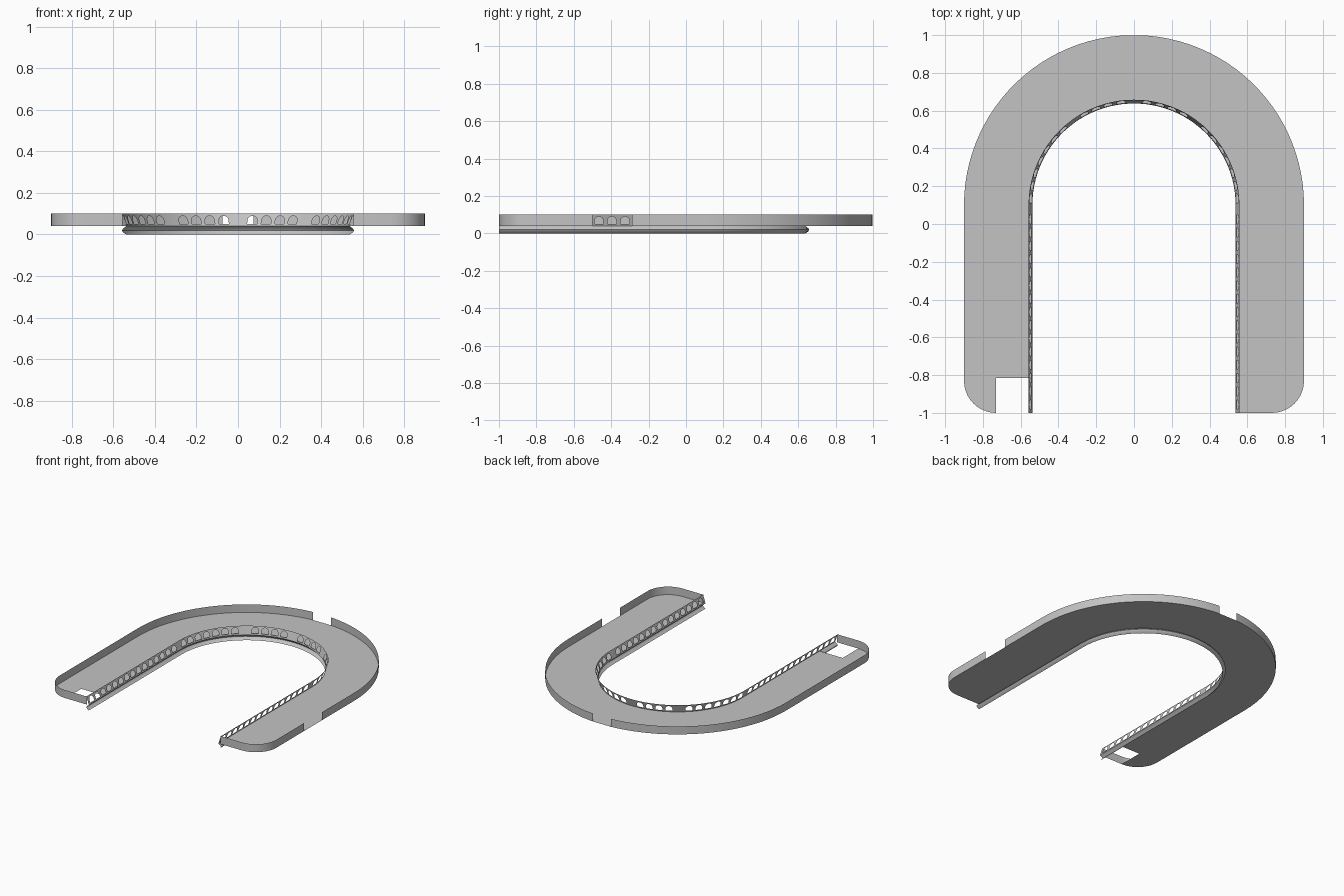
import bpy, bmesh
from math import pi, sin, cos, sqrt, radians

if "Cube" in bpy.data.objects:
    bpy.data.objects.remove(bpy.data.objects["Cube"], do_unlink=True)

FLOOR, TOP = 0.04, 0.10      # heights of the deck and of the wall tops
CY, OUT, MID = 0.1, 0.9, 0.55  # centre of the bend, outer radius, balustrade radius
LEG = 1 + CY                 # length of a straight arm
LENGTH = 2 * LEG + pi * MID  # length of the whole horseshoe

grey = bpy.data.materials.new("plain grey")
grey.use_nodes = True
grey.diffuse_color = (0.55, 0.55, 0.55, 1)
grey.node_tree.nodes["Principled BSDF"].inputs["Base Color"].default_value = (0.55, 0.55, 0.55, 1)


def make(name, faces):
    """Object from lists of corner points, welded and smoothed by angle."""
    bm = bmesh.new()
    for face in faces:
        bm.faces.new([bm.verts.new(p) for p in face])
    bmesh.ops.remove_doubles(bm, verts=bm.verts, dist=0.0001)
    mesh = bpy.data.meshes.new(name)
    bm.to_mesh(mesh)
    bm.free()
    mesh.materials.append(grey)
    ob = bpy.data.objects.new(name, mesh)
    bpy.context.collection.objects.link(ob)
    bpy.ops.object.select_all(action="DESELECT")
    ob.select_set(True)
    bpy.context.view_layer.objects.active = ob
    bpy.ops.object.shade_smooth_by_angle(angle=radians(30))


def quads(columns):
    """Faces joining neighbouring columns of points."""
    return [(a[i], b[i], b[i + 1], a[i + 1])
            for a, b in zip(columns, columns[1:]) for i in range(len(a) - 1)]


def arc(cx, cy, r, start, end, n):
    angles = [radians(start + (end - start) * i / n) for i in range(n + 1)]
    return [(cx + r * cos(a), cy + r * sin(a)) for a in angles]


def along(s, r, z):
    """Point at distance s along the horseshoe, r out from its centre line."""
    if s < LEG:
        return (r, s - 1, z)
    if s > LENGTH - LEG:
        return (-r, LENGTH - s - 1, z)
    a = (s - LEG) / MID
    return (r * cos(a), CY + r * sin(a), z)


# Outer wall in three runs, leaving a doorway at one side and one at the back
corner = 0.17
cx, cy = OUT - corner, corner - 1
runs = {
    "outer_wall_left_front": [(0.555, -1)] + arc(cx, cy, corner, -90, 0, 10) + [(OUT, -0.5)],
    "outer_wall_left_back": [(OUT, -0.29)] + arc(0, CY, OUT, 0, 85.2, 24),
    "outer_wall_right": arc(0, CY, OUT, 94.8, 180, 24)
    + arc(-cx, cy, corner, 180, 270, 10) + [(-0.555, -1)],
}
for name, path in runs.items():
    make(name, quads([[(x, y, FLOOR), (x, y, TOP)] for x, y in path]))

# Deck, with a square stair opening at the front of the right arm
EDGE = 0.538
outline = [p for path in runs.values() for p in path][:-1]
outline += [(-cx, -0.815), (-EDGE, -0.815)]
outline += arc(0, CY, EDGE, 180, 0, 50) + [(EDGE, -1)]
make("deck", [[(x, y, FLOOR) for x, y in outline]])

# Arch centres: evenly spaced on the arms, grouped round the bend
PITCH, HALF, SILL, SPRING = 0.07, 0.024, 0.05, 0.066
centres = []
for n in range(1, 16):
    s = LEG - 0.006 - PITCH * n
    centres += [s, LENGTH - s]
for k in range(-12, 13):
    if k not in (-5, 0, 5):
        centres.append(LENGTH / 2 + k * radians(7.2) * MID)

# Leaning balustrade pierced by the arches, built column by column
breaks = [0, LEG, LENGTH - LEG, LENGTH]
breaks += [LENGTH / 2 + k * radians(7.2) * MID for k in (-5, 0, 5)]
for c in centres:
    breaks += [c - HALF * cos(pi * i / 10) for i in range(11)]
breaks.sort()


def nearest(s):
    return min(abs(s - c) for c in centres)


def lean(s, z):
    return along(s, EDGE + 0.02 * (z - FLOOR) / (TOP - FLOOR), z)


def crown(s):
    return SPRING + sqrt(max(0, HALF ** 2 - nearest(s) ** 2))


faces = []
for a, b in zip(breaks, breaks[1:]):
    if b - a < 0.0001:
        continue
    is_open = nearest((a + b) / 2) < HALF
    spans = [(lambda s: FLOOR, lambda s: SILL)]
    if not is_open:
        spans.append((lambda s: SILL, lambda s: SPRING))
    spans.append((crown, lambda s: TOP))
    for low, high in spans:
        faces.append([lean(a, low(a)), lean(b, low(b)), lean(b, high(b)), lean(a, high(a))])
make("arched_balustrade", faces)

# Channel moulding hung below the inner edge
profile = [(EDGE, FLOOR), (0.554, 0.028), (0.559, 0.02), (0.554, 0.011), (EDGE, 0)]
stations = [0] + [LEG + pi * MID * i / 50 for i in range(51)] + [LENGTH]
make("edge_moulding", quads([[along(s, r, z) for r, z in profile] for s in stations]))
